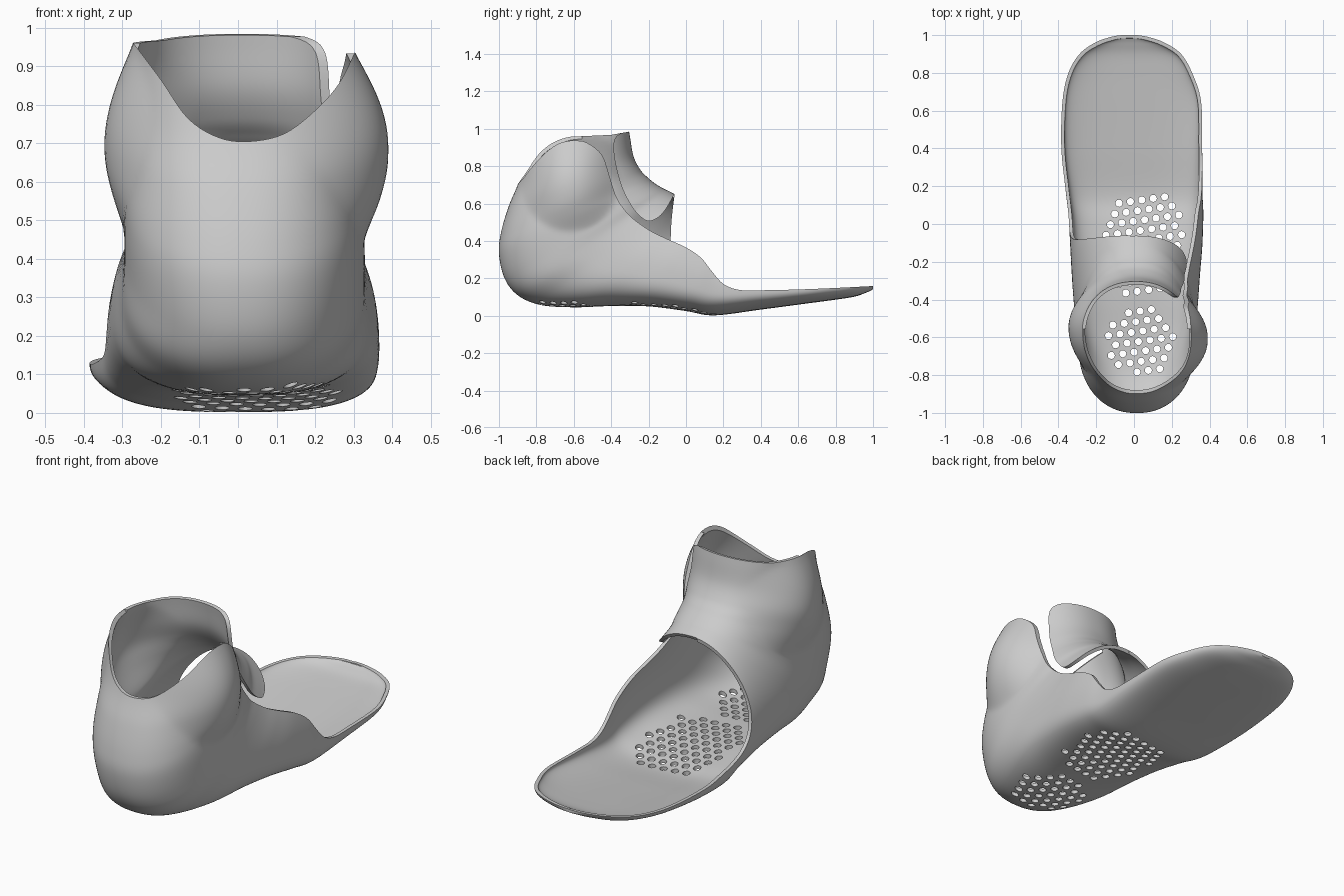
import bpy, bmesh, math

if "Cube" in bpy.data.objects:
    bpy.data.objects.remove(bpy.data.objects["Cube"])

def spline(pts, n):
    """Catmull-Rom through points of any dimension."""
    out = []
    for i in range(len(pts) - 1):
        a, b, c, d = pts[max(i - 1, 0)], pts[i], pts[i + 1], pts[min(i + 2, len(pts) - 1)]
        for k in range(n):
            t = k / n
            out.append(tuple(0.5 * (2 * q + (r - p) * t + (2 * p - 5 * q + 4 * r - s) * t * t
                       + (3 * q - p - 3 * r + s) * t ** 3) for p, q, r, s in zip(a, b, c, d)))
    return out + [tuple(pts[-1])]

def make(name, bm):
    me = bpy.data.meshes.new(name)
    bm.to_mesh(me)
    bm.free()
    ob = bpy.data.objects.new(name, me)
    bpy.context.collection.objects.link(ob)
    return ob

def prism(name, poly, axis, lo, hi):
    """Cutter: outline in the yz plane (axis x) or xz plane (axis y), extruded lo..hi."""
    bm = bmesh.new()
    place = (lambda p, h: (h, p[0], p[1])) if axis == 'x' else (lambda p, h: (p[0], h, p[1]))
    a = [bm.verts.new(place(p, lo)) for p in poly]
    b = [bm.verts.new(place(p, hi)) for p in poly]
    n = len(poly)
    bm.faces.new(a)
    bm.faces.new(b[::-1])
    for i in range(n):
        bm.faces.new((a[i], b[i], b[(i + 1) % n], a[(i + 1) % n]))
    bmesh.ops.recalc_face_normals(bm, faces=bm.faces)
    bmesh.ops.triangulate(bm, faces=[f for f in bm.faces if len(f.verts) > 4])
    ob = make(name, bm)
    ob.hide_render = True
    return ob

# Foot stations: back/sole point y,z, shin/instep point y,z, centre x, half width
legs = [(-.84, 1.08, -.32, 1.08, .01, .275), (-.85, .92, -.30, .96, .01, .28),
        (-.89, .73, -.28, .85, .01, .29), (-.95, .58, -.24, .775, .01, .298),
        (-.99, .44, -.20, .735, .012, .306), (-1.0, .33, -.17, .71, .015, .31),
        (-.97, .20, -.13, .685, .017, .312), (-.90, .11, -.10, .67, .015, .314),
        (-.78, .058, -.06, .65, .012, .32), (-.60, .045, -.02, .63, .01, .33),
        (-.40, .052, .03, .60, .01, .34), (-.20, .05, .10, .56, .012, .35),
        (0, .025, .17, .50, .01, .357), (.15, .002, .25, .45, 0, .362),
        (.40, .033, .42, .38, -.012, .373), (.65, .066, .65, .34, -.012, .367),
        (.80, .086, .80, .33, -.02, .328), (.90, .102, .90, .32, -.02, .27),
        (.96, .122, .96, .32, -.023, .19), (.99, .136, .99, .32, -.025, .11),
        (1.0, .142, 1.0, .32, -.025, .05)]
# split of lower/upper half and lower squareness
form = [(.5, 2.3)] * 4 + [(.45, 2.2)] * 3 + [(.42, 2.3)] * 2 + [(.38, 2.6), (.36, 2.8), (.33, 3), (.31, 3)] \
    + [(.29, 2.8)] * 8
rings = spline([a + b for a, b in zip(legs, form)], 7)
SEG = 112

def bump(x, y, z, side, cy, cz, amp, r):
    d2 = ((y - cy) ** 2 + (z - cz) ** 2) / r ** 2
    return side * amp * max(0, 1 - d2) ** 1.35 if x * side > .05 else 0

# Shell: lofted foot and ankle with ankle-bone bulges
bm = bmesh.new()
loops = []
for by, bz, ty, tz, cx, w, f, n in rings:
    loop = []
    for j in range(SEG):
        a = 2 * math.pi * j / SEG
        c, s = math.cos(a), math.sin(a)
        e = n if s < 0 else 2.2
        x = cx + w * math.copysign(abs(c) ** (2 / e), c)
        h = abs(s) ** (2 / e)
        t = f - f * h if s < 0 else f + (1 - f) * h
        y, z = by + (ty - by) * t, bz + (tz - bz) * t
        x += bump(x, y, z, 1, -.62, .71, .085, .265) + bump(x, y, z, -1, -.53, .72, .062, .26)
        loop.append(bm.verts.new((x, y, z)))
    loops.append(loop)
for p, q in zip(loops, loops[1:]):
    for j in range(SEG):
        k = (j + 1) % SEG
        bm.faces.new((p[j], p[k], q[k], q[j]))
bm.faces.new(loops[-1])
bmesh.ops.recalc_face_normals(bm, faces=bm.faces)
if min(bm.faces, key=lambda g: g.calc_center_median().y).normal.y > 0:
    bmesh.ops.reverse_faces(bm, faces=bm.faces)
shell = make("ankle_foot_brace", bm)
solid = shell.modifiers.new("wall", 'SOLIDIFY')
solid.thickness, solid.offset = .018, -1

# Right side opening: wall edge, toe rim, then round the end of the instep strap
wall = spline([(-.62, .945), (-.53, .925), (-.45, .86), (-.41, .75), (-.37, .63), (-.30, .535), (-.2, .46),
               (-.1, .41), (0, .365), (.08, .31), (.14, .235), (.2, .17), (.28, .139), (.4, .136),
               (.7, .144), (1.1, .164)], 5)
tongue = spline([(-.06, .655), (-.105, .575), (-.15, .525), (-.21, .508), (-.28, .57), (-.34, .68),
                 (-.375, .80), (-.388, .90), (-.375, .955), (-.33, .985)], 5)
right = prism("right_opening_cutter", [(-.62, 1.3)] + wall + [(1.1, 1.3), (-.03, 1.3)]
              + tongue + [(-.33, 1.3)], 'x', -.02, 1)
# Left side opening: front edge of the strap down to the toe rim
front = spline([(-.06, .655), (-.078, .5), (-.08, .35), (-.055, .245), (0, .18), (.09, .145), (.28, .128),
                (.4, .127), (.7, .138), (1.1, .164)], 5)
left = prism("left_opening_cutter", [(-.03, 1.3)] + front + [(1.1, 1.3)], 'x', -1, -.0197)
# Top edge, and the dip behind the ankle
top = prism("top_cutter", [(-1.3, .945), (-.62, .957), (-.4, .967), (-.3, .985), (.2, .985),
                           (.2, 1.4), (-1.3, 1.4)], 'x', -1.1, 1.1)
dip = prism("heel_dip_cutter", [(-.4, 1.35), (-.4, .985)] + spline(
    [(-.275, .965), (-.2, .865), (-.13, .765), (-.05, .715), (.03, .705), (.12, .725), (.2, .785),
     (.262, .855), (.305, .94)], 5) + [(.4, 1.0), (.4, 1.35)], 'y', -1.4, -.555)

# Ventilation holes in the heel and midfoot
bm = bmesh.new()
P, tilt = .061, math.radians(8)
for i in range(-14, 15):
    for j in range(-16, 17):
        u, v = (i + .5 * (j % 2)) * P, j * P * .866
        x = .04 + u * math.cos(tilt) - v * math.sin(tilt)
        y = -.3 + u * math.sin(tilt) + v * math.cos(tilt)
        heel = math.hypot(x - .03, y + .62) < .182
        mid = abs((x - .05 - .05 * y) / (.22 + .08 * y)) ** 3 + abs((y + .115) / .28) ** 3 < 1
        if heel or mid:
            ends = [[bm.verts.new((x + .019 * math.cos(k * math.pi / 6), y + .019 * math.sin(k * math.pi / 6), z))
                     for k in range(12)] for z in (-.1, .16)]
            bm.faces.new(ends[0][::-1])
            bm.faces.new(ends[1])
            for k in range(12):
                m = (k + 1) % 12
                bm.faces.new((ends[0][k], ends[0][m], ends[1][m], ends[1][k]))
holes = make("vent_hole_cutter", bm)
holes.hide_render = True

# Trim the shell, then bake the result
for cutter in (right, left, top, dip, holes):
    m = shell.modifiers.new(cutter.name, 'BOOLEAN')
    m.operation, m.object, m.solver = 'DIFFERENCE', cutter, 'MANIFOLD'
bpy.context.view_layer.update()
baked = bpy.data.meshes.new_from_object(shell.evaluated_get(bpy.context.evaluated_depsgraph_get()))
shell.modifiers.clear()
shell.data = baked
for cutter in (right, left, top, dip, holes):
    bpy.data.objects.remove(cutter)
bpy.context.view_layer.objects.active = shell
shell.select_set(True)
bpy.ops.object.shade_smooth_by_angle(angle=math.radians(35))
